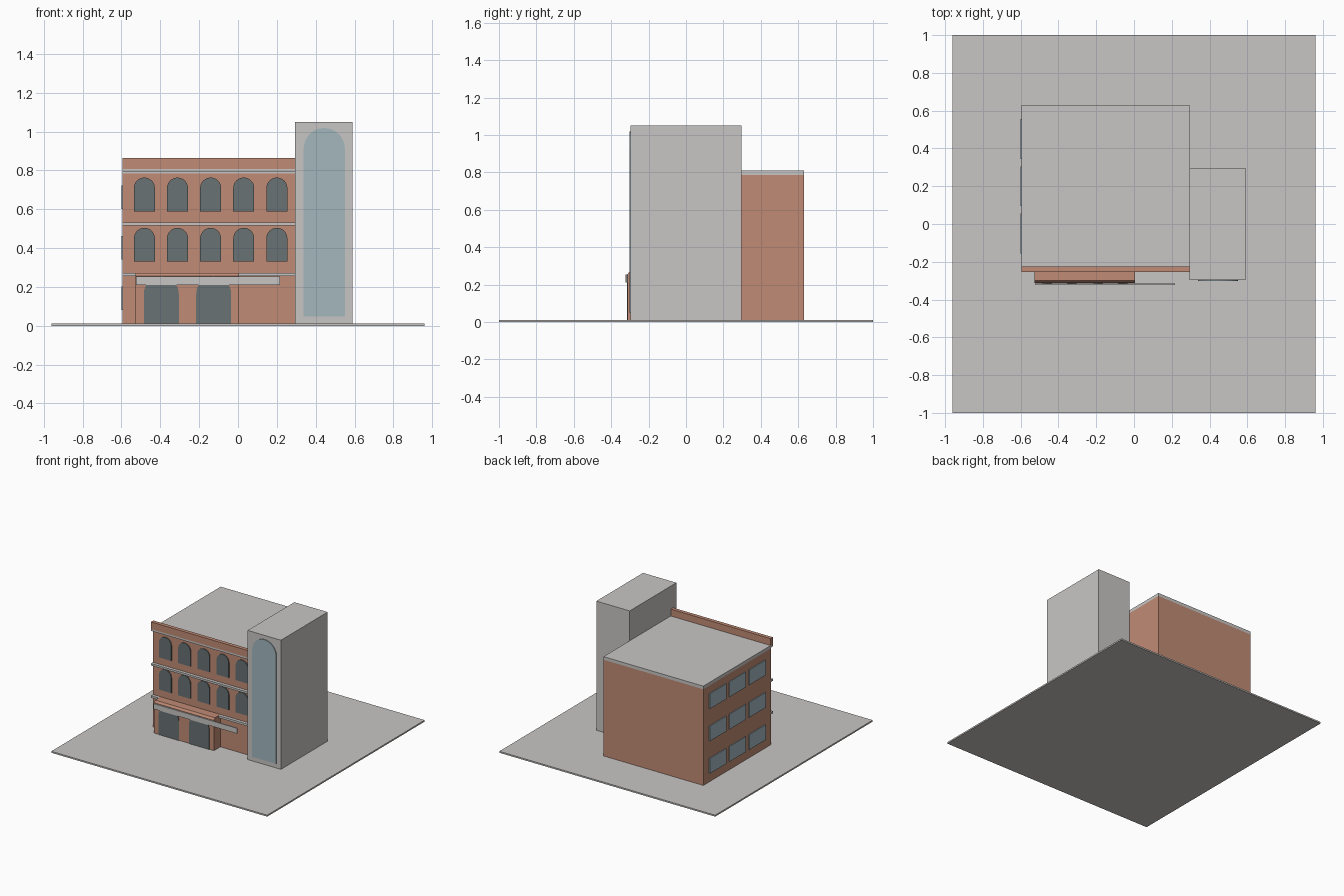
import bpy, bmesh, math

cube = bpy.data.objects.get("Cube")
if cube:
    bpy.data.objects.remove(cube, do_unlink=True)


def linear(v):
    v /= 255
    return v / 12.92 if v <= 0.04045 else ((v + 0.055) / 1.055) ** 2.4


def material(name, r, g, b):
    m = bpy.data.materials.new(name)
    m.use_nodes = True
    col = (linear(r), linear(g), linear(b), 1)
    m.diffuse_color = col
    m.node_tree.nodes["Principled BSDF"].inputs["Base Color"].default_value = col
    return m


stone = material("pale_stone", 200, 198, 196)
brick = material("brick", 192, 139, 117)
dark_glass = material("dark_glass", 104, 114, 115)
blue_glass = material("blue_glass", 163, 183, 190)


def prism(name, points, direction, mat):
    """Extrude a flat outline along a direction."""
    bm = bmesh.new()
    face = bm.faces.new([bm.verts.new(p) for p in points])
    ext = bmesh.ops.extrude_face_region(bm, geom=[face], use_keep_orig=True)
    verts = [g for g in ext["geom"] if isinstance(g, bmesh.types.BMVert)]
    bmesh.ops.translate(bm, vec=direction, verts=verts)
    bmesh.ops.recalc_face_normals(bm, faces=bm.faces)
    mesh = bpy.data.meshes.new(name)
    bm.to_mesh(mesh)
    bm.free()
    mesh.materials.append(mat)
    obj = bpy.data.objects.new(name, mesh)
    bpy.context.collection.objects.link(obj)
    return obj


def box(name, x, y, z, mat):
    base = [(x[0], y[0], z[0]), (x[1], y[0], z[0]), (x[1], y[1], z[0]), (x[0], y[1], z[0])]
    return prism(name, base, (0, 0, z[1] - z[0]), mat)


def arch(name, cx, half, bottom, top, wall_y, depth, mat):
    """Round-headed panel standing proud of a front wall."""
    pts = [(cx - half, wall_y, bottom), (cx + half, wall_y, bottom)]
    for i in range(17):
        a = math.pi * i / 16
        pts.append((cx + half * math.cos(a), wall_y, top - half + half * math.sin(a)))
    return prism(name, pts, (0, -depth, 0), mat)


LEFT, RIGHT, FRONT, BACK = -0.595, 0.293, -0.23, 0.63
G = 0.012

# Ground, main block and flat roof
box("ground_slab", (-0.96, 0.96), (-1, 1), (0, G), stone)
box("main_block", (LEFT, RIGHT), (FRONT, BACK), (G, 0.785), brick)
box("roof_slab", (LEFT, RIGHT), (FRONT, BACK), (0.785, 0.81), stone)

# Front parapet and string courses
box("parapet", (LEFT, RIGHT), (-0.255, -0.225), (0.808, 0.865), brick)
for name, low, high in (("lower", 0.255, 0.272), ("middle", 0.515, 0.531), ("upper", 0.793, 0.808)):
    box(name + "_band", (LEFT, RIGHT), (-0.255, FRONT), (low, high), stone)

# Two rows of arched front windows
for row, z in enumerate((0.33, 0.589)):
    for col in range(5):
        arch(f"front_window_{row}_{col}", -0.482 + 0.1705 * col, 0.054, z, z + 0.174,
             FRONT, 0.008, dark_glass)

# Three rows of square side windows
for row in range(3):
    for col in range(3):
        y, z = 0.45 - 0.25 * col, 0.08 + 0.26 * row
        box(f"side_window_{row}_{col}", (LEFT - 0.006, LEFT), (y - 0.105, y + 0.105),
            (z, z + 0.122), blue_glass)

# Projecting entrance with a chamfered top edge
profile = [(FRONT, G), (-0.312, G), (-0.312, 0.255), (-0.3, 0.272), (FRONT, 0.272)]
prism("entrance_block", [(-0.528, y, z) for y, z in profile], (0.533, 0, 0), brick)
for i, x in enumerate((-0.395, -0.125)):
    arch(f"entrance_door_{i}", x, 0.09, G, 0.255, -0.312, 0.004, dark_glass)
box("entrance_fascia", (-0.525, 0.217), (-0.323, -0.315), (0.21, 0.253), stone)

# Stair tower with a tall arched window
box("tower", (RIGHT, 0.589), (-0.296, 0.297), (G, 1.05), stone)
arch("tower_window", 0.444, 0.106, 0.048, 1.018, -0.296, 0.006, blue_glass)
